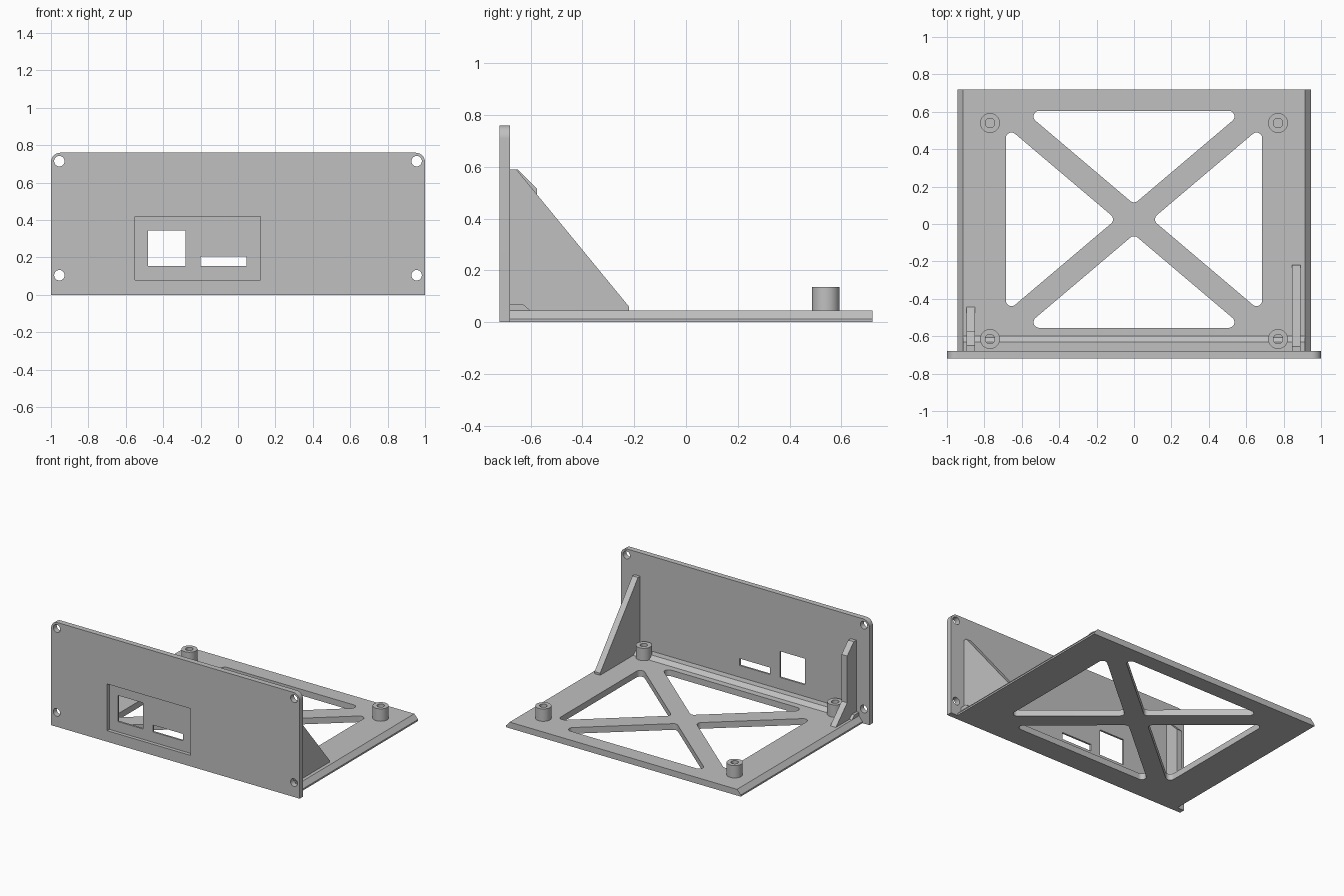
import bpy, bmesh
from math import atan2, cos, sin, tan, pi, hypot
from mathutils import Vector

if "Cube" in bpy.data.objects:
    bpy.data.objects.remove(bpy.data.objects["Cube"])

grey = bpy.data.materials.new("light grey plastic")
GREY = (0.53, 0.53, 0.53, 1)
grey.diffuse_color = GREY
grey.use_nodes = True
grey.node_tree.nodes["Principled BSDF"].inputs["Base Color"].default_value = GREY


def rounded(points, radii, steps=10):
    """Round the corners of a counter-clockwise convex outline."""
    out = []
    pts = [Vector(p) for p in points]
    for i, (p, r) in enumerate(zip(pts, radii)):
        if r == 0:
            out.append(p)
            continue
        d1 = (p - pts[i - 1]).normalized()
        d2 = (pts[(i + 1) % len(pts)] - p).normalized()
        turn = atan2(d1.x * d2.y - d1.y * d2.x, d1.dot(d2))
        centre = p - d1 * r * tan(turn / 2) + Vector((-d1.y, d1.x)) * r
        start = atan2(d1.y, d1.x) - pi / 2
        for k in range(steps + 1):
            a = start + turn * k / steps
            out.append(centre + r * Vector((cos(a), sin(a))))
    return out


def circle(x, y, r, n=40):
    return [(x + r * cos(2 * pi * k / n), y + r * sin(2 * pi * k / n)) for k in range(n)]


def rect(x0, x1, y0, y1):
    return [(x0, y0), (x1, y0), (x1, y1), (x0, y1)]


def prism(name, outline, axis, lo, hi):
    """Extrude a 2D outline along one axis."""
    place = {"x": lambda a, b, t: (t, a, b),
             "y": lambda a, b, t: (a, t, b),
             "z": lambda a, b, t: (a, b, t)}[axis]
    bm = bmesh.new()
    ends = [[bm.verts.new(place(a, b, t)) for a, b in outline] for t in (lo, hi)]
    n = len(outline)
    for ring in ends:
        bm.faces.new(ring)
    for i in range(n):
        j = (i + 1) % n
        bm.faces.new((ends[0][i], ends[0][j], ends[1][j], ends[1][i]))
    bmesh.ops.recalc_face_normals(bm, faces=bm.faces)
    mesh = bpy.data.meshes.new(name)
    bm.to_mesh(mesh)
    bm.free()
    mesh.materials.append(grey)
    obj = bpy.data.objects.new(name, mesh)
    bpy.context.collection.objects.link(obj)
    return obj


def select(obj):
    bpy.ops.object.select_all(action="DESELECT")
    obj.select_set(True)
    bpy.context.view_layer.objects.active = obj


def cut(obj, cutters):
    """Subtract each cutter, then remove it."""
    select(obj)
    for c in cutters:
        mod = obj.modifiers.new("cut", "BOOLEAN")
        mod.operation, mod.solver, mod.object = "DIFFERENCE", "EXACT", c
        bpy.ops.object.modifier_apply(modifier=mod.name)
        bpy.data.objects.remove(c)


PANEL_BACK, BACK, TOP = -0.68, 0.72, 0.045
parts = []

# Base plate with sloped sides
base = prism("base_plate",
             [(-0.945, 0), (0.945, 0), (0.945, 0.012), (0.915, TOP), (-0.915, TOP), (-0.945, 0.012)],
             "y", PANEL_BACK, BACK)

# Four triangular openings that leave a diagonal cross
HX, HY, MID, BAR, R = 0.685, 0.58, 0.025, 0.062, 0.03
diag = hypot(HX, HY)
ax, ay = BAR * diag / HY, BAR * diag / HX
wide, tall = (HY - ay) * HX / HY, (HX - ax) * HY / HX
openings = []
for s in (1, -1):
    for tri in ([(0, s * ay), (s * wide, s * HY), (-s * wide, s * HY)],
                [(s * ax, 0), (s * HX, -s * tall), (s * HX, s * tall)]):
        tri = [(x, y + MID) for x, y in tri]
        openings.append(prism("opening", rounded(tri, [R] * 3), "z", -0.1, 0.2))
cut(base, openings)
parts.append(base)

# Upright front panel with screw holes, a recess and two port windows
panel = prism("front_panel",
              rounded(rect(-1, 1, 0, 0.76), [0, 0, 0.05, 0.05]), "y", -0.72, PANEL_BACK)
cutters = [prism("screw_hole", circle(x, z, 0.028), "y", -0.9, -0.5)
           for x in (-0.955, 0.955) for z in (0.105, 0.715)]
cutters.append(prism("recess", rect(-0.55, 0.12, 0.08, 0.42), "y", -0.9, -0.694))
cutters.append(prism("square_port", rect(-0.48, -0.28, 0.155, 0.345), "y", -0.9, -0.5))
cutters.append(prism("slot_port", rect(-0.2, 0.045, 0.155, 0.205), "y", -0.9, -0.5))
cut(panel, cutters)
parts.append(panel)

# Chamfered rib along the foot of the panel
IN = PANEL_BACK - 0.008
parts.append(prism("panel_rib",
                   [(IN, 0.03), (-0.6, 0.03), (-0.6, TOP), (-0.63, 0.07), (IN, 0.07)],
                   "x", -0.915, 0.915))

# Large left brace and slim right brace
parts.append(prism("left_brace",
                   [(IN, 0.03), (-0.22, 0.03), (-0.22, 0.06), (-0.655, 0.59), (IN, 0.59)],
                   "x", 0.845, 0.89))
parts.append(prism("right_brace",
                   [(IN, 0.03), (-0.445, 0.03), (-0.445, TOP), (-0.575, 0.175),
                    (-0.575, 0.515), (-0.65, 0.59), (IN, 0.59)],
                   "x", -0.895, -0.85))

# Four standoffs with blind screw holes
for side, x in (("left", 0.77), ("right", -0.77)):
    for end, y in (("front", -0.615), ("back", 0.54)):
        post = prism(f"{end}_{side}_standoff", circle(x, y, 0.053), "z", 0.03, 0.135)
        cut(post, [prism("screw_bore", circle(x, y, 0.025), "z", 0.05, 0.3)])
        parts.append(post)

# Smooth the round walls while keeping corners crisp
for obj in parts:
    select(obj)
    bpy.ops.object.shade_smooth_by_angle(angle=0.5)
    mod = obj.modifiers.new("even_normals", "WEIGHTED_NORMAL")
    mod.keep_sharp = True
